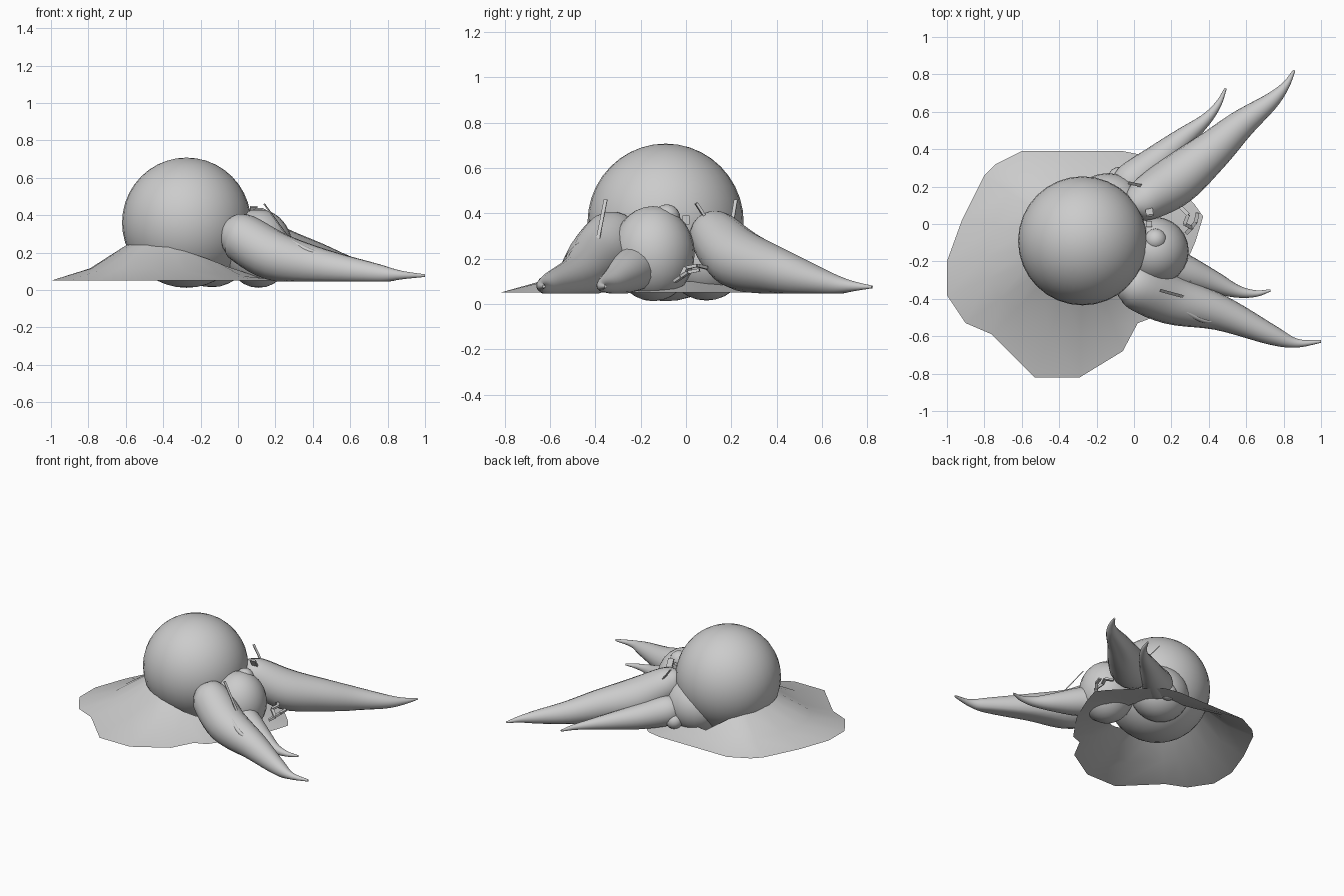
import bpy, bmesh, math
from mathutils import Vector, Matrix, Euler

if "Cube" in bpy.data.objects:
    bpy.data.objects.remove(bpy.data.objects["Cube"])


def finish(bm, name, angle=50):
    bmesh.ops.recalc_face_normals(bm, faces=bm.faces)
    me = bpy.data.meshes.new(name)
    bm.to_mesh(me)
    bm.free()
    ob = bpy.data.objects.new(name, me)
    bpy.context.collection.objects.link(ob)
    bpy.ops.object.select_all(action='DESELECT')
    ob.select_set(True)
    bpy.context.view_layer.objects.active = ob
    bpy.ops.object.shade_smooth_by_angle(angle=math.radians(angle))
    return ob


def ball(name, loc, radii, seg=24, rings=14):
    bm = bmesh.new()
    bmesh.ops.create_uvsphere(bm, u_segments=seg, v_segments=rings, radius=1)
    bmesh.ops.transform(bm, verts=bm.verts,
                        matrix=Matrix.Translation(loc) @ Matrix.Diagonal((*radii, 1)))
    return finish(bm, name)


def spline(pts, steps=5):
    """Catmull-Rom through (x, y, z, radius) points."""
    p = [Vector(q) for q in pts]
    p = [2 * p[0] - p[1]] + p + [2 * p[-1] - p[-2]]
    out = []
    for i in range(1, len(p) - 2):
        a, b, c, d = p[i - 1:i + 3]
        for s in range(steps):
            t = s / steps
            out.append(0.5 * (2 * b + (c - a) * t + (2 * a - 5 * b + 4 * c - d) * t * t
                              + (3 * b - a - 3 * c + d) * t ** 3))
    return out + [p[-2]]


def limb(name, pts, floor=0.045, sides=18):
    bm = bmesh.new()
    path = spline(pts)
    rings = []
    for i, q in enumerate(path):
        d = (path[min(i + 1, len(path) - 1)] - path[max(i - 1, 0)]).to_3d().normalized()
        side = d.cross(Vector((0, 0, 1))).normalized()
        up = side.cross(d)
        r = max(q[3], 0.004)
        ring = []
        for k in range(sides):
            a = math.tau * k / sides
            co = q.to_3d() + r * (math.cos(a) * side + math.sin(a) * up)
            co.z = max(co.z, floor)       # underside rests flat
            ring.append(bm.verts.new(co))
        rings.append(ring)
    for a, b in zip(rings, rings[1:]):
        for k in range(sides):
            j = (k + 1) % sides
            bm.faces.new((a[k], a[j], b[j], b[k]))
    bm.faces.new(rings[0])
    bm.faces.new(rings[-1])
    return finish(bm, name)


def stick(name, a, b, width=0.016, thick=0.006):
    a, b = Vector(a), Vector(b)
    bm = bmesh.new()
    bmesh.ops.create_cube(bm, size=1)
    m = (Matrix.Translation((a + b) / 2) @ (b - a).to_track_quat('Z', 'Y').to_matrix().to_4x4()
         @ Matrix.Diagonal((width, thick, (b - a).length, 1)))
    bmesh.ops.transform(bm, verts=bm.verts, matrix=m)
    return finish(bm, name, 30)


# Large ball
centre = Vector((-0.275, -0.09, 0.36))
ball("large_ball", centre, (0.345, 0.345, 0.348), 32, 20)

# Two smaller body lumps with knobs
ball("front_body", (0.11, -0.145, 0.222), (0.183, 0.183, 0.21))
ball("front_knob", (0.115, -0.085, 0.38), (0.06, 0.06, 0.06), 16, 10)
ball("rear_body", (-0.14, 0.09, 0.2), (0.20, 0.182, 0.185))
ball("rear_knob", (-0.08, 0.25, 0.12), (0.058, 0.055, 0.055), 16, 10)

# Four tapering limbs: x, y, z, radius
limb("front_outer_limb", [(-0.07, -0.30, 0.31, 0.04), (-0.045, -0.31, 0.305, 0.095),
     (0.02, -0.33, 0.28, 0.13), (0.2, -0.405, 0.18, 0.132), (0.46, -0.475, 0.123, 0.095),
     (0.74, -0.595, 0.088, 0.053), (0.87, -0.637, 0.08, 0.024), (1.0, -0.628, 0.077, 0.007)])
limb("front_inner_limb", [(0.06, -0.17, 0.2, 0.05), (0.12, -0.19, 0.18, 0.1),
     (0.27, -0.255, 0.14, 0.092), (0.42, -0.31, 0.105, 0.062), (0.55, -0.36, 0.085, 0.034),
     (0.65, -0.372, 0.078, 0.018), (0.73, -0.355, 0.077, 0.006)])
limb("rear_outer_limb", [(-0.02, 0.09, 0.34, 0.035), (0.0, 0.1, 0.335, 0.08),
     (0.06, 0.13, 0.30, 0.115), (0.22, 0.23, 0.2, 0.135), (0.41, 0.385, 0.15, 0.108),
     (0.57, 0.53, 0.11, 0.078), (0.73, 0.655, 0.085, 0.045), (0.81, 0.74, 0.078, 0.022),
     (0.857, 0.822, 0.075, 0.006)])
limb("rear_inner_limb", [(-0.08, 0.16, 0.18, 0.05), (-0.02, 0.22, 0.17, 0.1),
     (0.12, 0.335, 0.13, 0.085), (0.26, 0.455, 0.105, 0.058), (0.38, 0.555, 0.085, 0.033),
     (0.45, 0.64, 0.078, 0.018), (0.49, 0.725, 0.075, 0.006)])

# Ground sheet draped up against the large ball
rim = [(-1, -0.2), (-0.92, 0.02), (-0.8, 0.26), (-0.74, 0.32), (-0.6, 0.39), (-0.33, 0.39),
       (-0.06, 0.39), (0.04, 0.37), (0.17, 0.26), (0.32, 0.11), (0.37, 0.04), (0.33, -0.09),
       (0.24, -0.3), (0.1, -0.5), (0.02, -0.53), (-0.06, -0.68), (-0.29, -0.82),
       (-0.53, -0.82), (-0.76, -0.59), (-0.9, -0.53), (-1, -0.38)]
bm = bmesh.new()
loops = []
for t, h in ((0, 0), (0.5, 0.33), (1, 1)):
    loop = []
    for x, y in rim:
        d = Vector((x - centre.x, y - centre.y))
        u = d.normalized()
        top = 0.16 + 0.09 * max(-1, min(1, -u.x * 1.1 - u.y * 0.4 + 0.1))
        if u.y > 0 and u.x > -0.5:
            top = 0.1
        p = centre.to_2d() + d.lerp(u * 0.31, t)
        loop.append(bm.verts.new((p.x, p.y, 0.05 + (top - 0.05) * h)))
    loops.append(loop)
n = len(rim)
for a, b in zip(loops, loops[1:]):
    for k in range(n):
        j = (k + 1) % n
        bm.faces.new((a[k], a[j], b[j], b[k]))
sheet = finish(bm, "ground_sheet", 40)

# Thin pins standing on the limbs and body
stick("front_pin", (0.27, -0.39, 0.28), (0.14, -0.355, 0.46))
stick("rear_pin", (0.04, 0.205, 0.37), (-0.03, 0.22, 0.46))
stick("shoulder_clip_a", (0.08, 0.08, 0.39), (0.085, 0.045, 0.445), 0.04, 0.012)
stick("body_stud", (0.08, 0.0, 0.35), (0.08, 0.0, 0.39), 0.03, 0.03)

# Small jagged fragments between the limbs
frag = [(0.25, 0.09, 0.16), (0.29, 0.05, 0.17), (0.27, 0.0, 0.16), (0.31, -0.02, 0.12),
        (0.28, -0.05, 0.1), (0.33, 0.01, 0.14), (0.34, 0.06, 0.15)]
for i, (a, b) in enumerate(zip(frag, frag[1:])):
    stick(f"fragment_{i}", a, b, 0.02, 0.014)
cluster = [(0.27, -0.24, 0.19), (0.31, -0.25, 0.21), (0.29, -0.28, 0.19), (0.3, -0.31, 0.205)]
for i, (a, b) in enumerate(zip(cluster, cluster[1:])):
    stick(f"side_fragment_{i}", a, b, 0.016, 0.012)

# Slim raised folds on the outer limbs
limb("front_fold", [(0.22, -0.43, 0.295, 0.006), (0.3, -0.48, 0.25, 0.014),
     (0.38, -0.515, 0.21, 0.014), (0.46, -0.52, 0.19, 0.005)], sides=8)
limb("rear_fold", [(0.5, 0.40, 0.185, 0.005), (0.54, 0.45, 0.18, 0.013),
     (0.59, 0.51, 0.17, 0.005)], sides=8)
